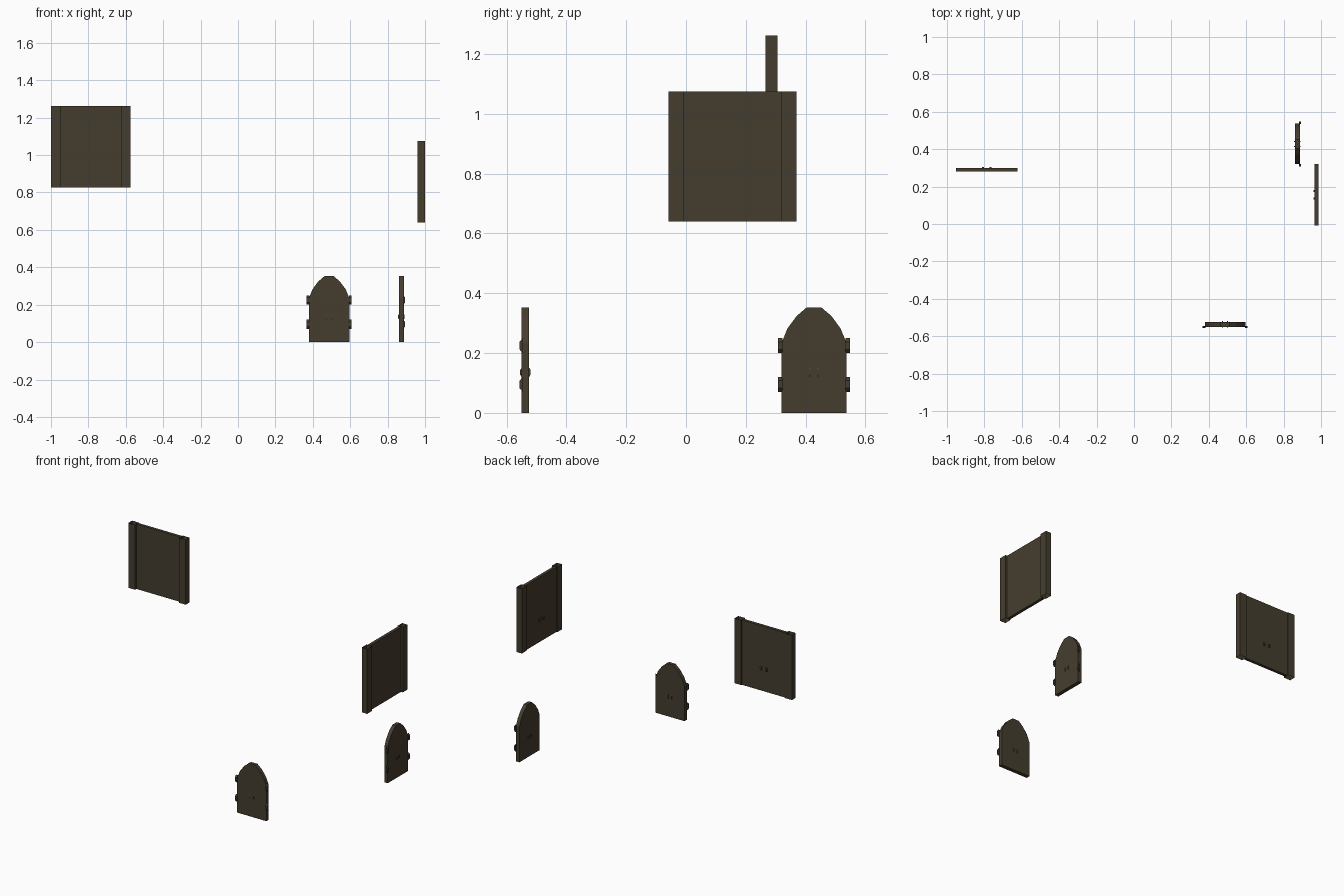
import bpy, bmesh, math
from mathutils import Matrix, Vector

if "Cube" in bpy.data.objects:
    bpy.data.objects.remove(bpy.data.objects["Cube"])

brown = bpy.data.materials.new("dark_brown_wood")
brown.diffuse_color = (0.06, 0.047, 0.028, 1)
brown.use_nodes = True
brown.node_tree.nodes["Principled BSDF"].inputs["Base Color"].default_value = brown.diffuse_color


def prism(name, profile, direction, place):
    """Extrude a closed outline along a direction, then place it in the scene."""
    bm = bmesh.new()
    face = bm.faces.new([bm.verts.new(p) for p in profile])
    made = bmesh.ops.extrude_face_region(bm, geom=[face])
    bmesh.ops.translate(bm, vec=Vector(direction),
                        verts=[g for g in made["geom"] if isinstance(g, bmesh.types.BMVert)])
    finish(name, bm, place)


def finish(name, bm, place):
    bm.transform(place)
    bmesh.ops.recalc_face_normals(bm, faces=bm.faces)
    mesh = bpy.data.meshes.new(name)
    bm.to_mesh(mesh)
    bm.free()
    mesh.materials.append(brown)
    bpy.context.collection.objects.link(bpy.data.objects.new(name, mesh))


def box(name, x0, x1, y0, y1, z0, z1, place, open_ends=False):
    bm = bmesh.new()
    bmesh.ops.create_cube(bm, size=1)
    for v in bm.verts:
        v.co = (x1 if v.co.x > 0 else x0, y1 if v.co.y > 0 else y0, z1 if v.co.z > 0 else z0)
    if open_ends:
        bm.normal_update()
        bmesh.ops.delete(bm, geom=[f for f in bm.faces if abs(f.normal.z) > 0.5],
                         context='FACES_ONLY')
    finish(name, bm, place)


def tapered_bar(name, x, width, y, out, z0, z1, place):
    """Small bar on a face, with sloped upper and lower ends."""
    s = (z1 - z0) * 0.25
    prism(name, [(x - width / 2, y, z0), (x - width / 2, y + out, z0 + s),
                 (x - width / 2, y + out, z1 - s), (x - width / 2, y, z1)],
          (width, 0, 0), place)


def placed(x, y, z, angle):
    return Matrix.Translation((x, y, z)) @ Matrix.Rotation(math.radians(angle), 4, 'Z')


def arched_door(place):
    t = 0.0125
    right = [(0.108, 0), (0.108, 0.235), (0.089, 0.282), (0.058, 0.324), (0.024, 0.353)]
    outline = right + [(-x, z) for x, z in reversed(right)]
    prism("arched_door", [(x, -t, z) for x, z in outline], (0, 2 * t, 0), place)
    for side in (-1, 1):
        # hinges on the front corners
        for z in (0.07, 0.2):
            tapered_bar("door_hinge", side * 0.113, 0.014, -t + 0.004, -0.0115, z, z + 0.05, place)
        # pair of handles on both faces
        for face in (-1, 1):
            tapered_bar("door_handle", side * 0.014, 0.005, face * t, face * 0.005,
                        0.12, 0.151, place)


def sliding_door(place, half, shift):
    h = 0.2175
    box("sliding_panel", -half + 0.049, half - 0.049, shift - 0.01, shift + 0.01, -h, h, place)
    for side in (-1, 1):
        # hollow rail around each long edge, open at both ends
        a, b = sorted((side * (half - 0.05), side * half))
        box("side_rail", a, b, -0.02, 0.02, -h, h, place, open_ends=True)
        tapered_bar("panel_handle", side * 0.02, 0.012, shift - 0.01, -0.006,
                    -0.08, -0.055, place)


arched_door(placed(0.487, -0.537, 0, 0))
arched_door(placed(0.874, 0.428, 0, 90))
sliding_door(placed(-0.787, 0.286, 1.045, 180), 0.213, -0.004)
sliding_door(placed(0.979, 0.156, 0.8575, -90), 0.214, -0.003)
